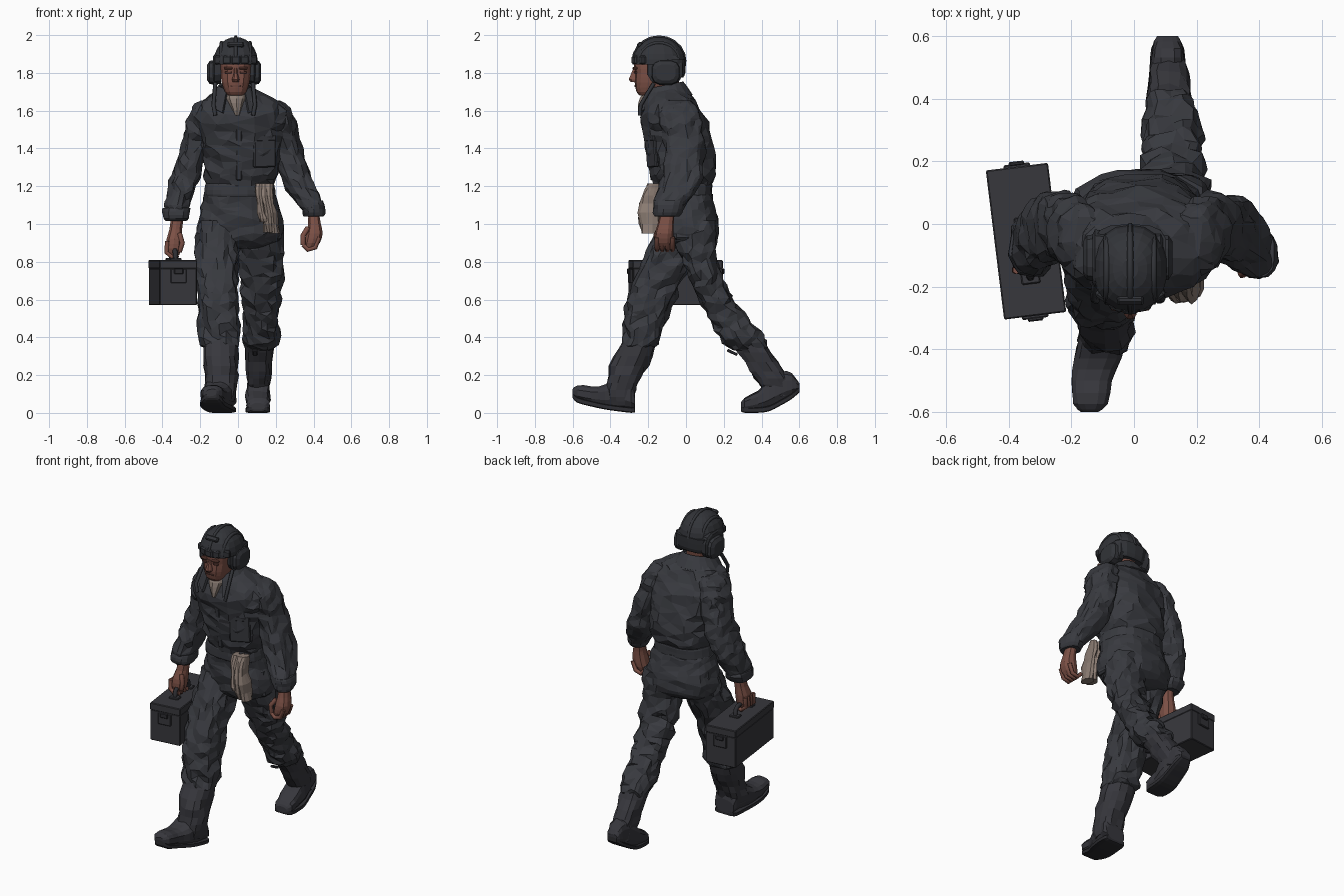
import bpy, bmesh, math
from mathutils import Vector, Matrix, noise

def mat(name, r, g, b):
    m = bpy.data.materials.new(name)
    m.diffuse_color = (r, g, b, 1)
    return m

SUIT = mat("charcoal overalls", .040, .042, .050)
BOOT = mat("dark leather", .038, .038, .046)
SOLE = mat("sole black", .026, .026, .031)
HELM = mat("helmet black", .032, .034, .040)
CASE = mat("case grey", .038, .038, .045)
SKIN = mat("tanned skin", .20, .080, .060)
SHADE = mat("dark skin", .12, .050, .040)
RAG = mat("beige cloth", .25, .195, .165)
SHIRT = mat("undershirt", .25, .20, .17)

def add(name, bm, m):
    bmesh.ops.recalc_face_normals(bm, faces=bm.faces)
    me = bpy.data.meshes.new(name)
    bm.to_mesh(me)
    bm.free()
    me.materials.append(m)
    ob = bpy.data.objects.new(name, me)
    bpy.context.collection.objects.link(ob)
    return ob

def spline(rows, steps):
    """Smoothly resample a list of rows."""
    out, n = [], len(rows)
    for i in range(n - 1):
        p = [rows[min(max(i + k, 0), n - 1)] for k in (-1, 0, 1, 2)]
        for s in range(steps):
            t = s / steps
            out.append([.5 * (2 * b + (c - a) * t + (2 * a - 5 * b + 4 * c - d) * t * t
                              + (3 * b - a - 3 * c + d) * t ** 3) for a, b, c, d in zip(*p)])
    return out + [list(rows[-1])]

def loft(name, rows, m, axis='z', n=12, steps=2, power=2.4, fold=0, keep=1, zf=14):
    """Skin over rings given as (position, a0, a1, b0, b1)."""
    bm, rings = bmesh.new(), []
    for t, a0, a1, b0, b1 in spline(rows, steps):
        ring = []
        for k in range(n):
            w = 2 * math.pi * (k + .5) / n
            c, s = math.cos(w), math.sin(w)
            u = math.copysign(abs(c) ** (2 / power), c)
            v = math.copysign(abs(s) ** (2 / power), s)
            a, b = (a0 + a1) / 2 + u * (a1 - a0) / 2, (b0 + b1) / 2 + v * (b1 - b0) / 2
            if fold:
                d = fold * noise.noise(Vector((a * 20 + t * zf * .6, b * 20 - t * zf * .5, t * zf)))
                a, b = a + c * d, b + s * d
            ring.append(bm.verts.new({'z': (a, b, t), 'y': (a, t, b), 'x': (t, a, b)}[axis]))
        rings.append(ring)
    for r, q in zip(rings, rings[1:]):
        for k in range(n):
            bm.faces.new((r[k], r[(k + 1) % n], q[(k + 1) % n], q[k]))
    bm.faces.new(rings[0])
    bm.faces.new(rings[-1])
    ob = add(name, bm, m)
    if keep < 1:
        ob.modifiers.new("facets", 'DECIMATE').ratio = keep
    return ob

def cloth(name, rows, m=SUIT, fold=.022, power=2.4, zf=14):
    return loft(name, rows, m, n=26, steps=5, fold=fold, keep=.3, power=power, zf=zf)

def box(name, loc, size, m, rot=(0, 0, 0), bevel=.004, frame=Matrix()):
    bm = bmesh.new()
    bmesh.ops.create_cube(bm, size=1, matrix=Matrix.Diagonal((*size, 1)))
    bmesh.ops.bevel(bm, geom=bm.edges[:], offset=bevel, segments=1, affect='EDGES')
    ob = add(name, bm, m)
    e = Matrix.LocRotScale(Vector(loc), None, None)
    for ang, ax in zip(rot, 'XYZ'):
        e = e @ Matrix.Rotation(math.radians(ang), 4, ax)
    ob.matrix_world = frame @ e
    return ob

def tube(name, pts, r, m):
    cu = bpy.data.curves.new(name, 'CURVE')
    cu.dimensions, cu.bevel_depth, cu.bevel_resolution, cu.use_fill_caps = '3D', r, 1, True
    sp = cu.splines.new('POLY')
    sp.points.add(len(pts) - 1)
    for p, q in zip(sp.points, pts):
        p.co = (*q, 1)
    cu.materials.append(m)
    ob = bpy.data.objects.new(name, cu)
    bpy.context.collection.objects.link(ob)

# Overalls: torso, belt, pelvis
cloth("torso", [(1.20, -.16, .185, -.165, .13), (1.25, -.18, .21, -.185, .155), (1.35, -.185, .23, -.205, .155),
                (1.45, -.20, .24, -.22, .135), (1.55, -.235, .26, -.235, .105), (1.62, -.215, .25, -.225, .07),
                (1.67, -.165, .175, -.205, .04), (1.72, -.09, .07, -.18, -.005)])
loft("belt", [(1.145, -.175, .195, -.165, .135), (1.155, -.18, .20, -.17, .14),
              (1.205, -.175, .195, -.17, .14), (1.215, -.17, .19, -.165, .135)], SUIT, n=20, fold=.006)
cloth("pelvis", [(1.16, -.175, .195, -.155, .135), (1.12, -.19, .21, -.155, .145), (1.04, -.205, .23, -.15, .165),
                 (.97, -.215, .24, -.145, .17), (.91, -.19, .22, -.13, .16), (.87, -.08, .11, -.08, .10)], fold=.016)
# Trouser legs
cloth("front_trouser_leg", [(1.02, -.20, .0, -.13, .11), (.9, -.22, .005, -.185, .085), (.8, -.22, 0, -.235, .04),
      (.7, -.215, 0, -.28, -.02), (.6, -.21, 0, -.32, -.06), (.5, -.21, 0, -.33, -.10),
      (.42, -.205, .005, -.325, -.13), (.36, -.20, .005, -.335, -.15), (.345, -.18, -.01, -.32, -.18)], fold=.028)
cloth("back_trouser_leg", [(1.02, .02, .23, -.09, .16), (.9, .005, .24, -.06, .165), (.8, .01, .24, -.02, .165),
      (.7, .015, .235, .02, .195), (.6, .02, .225, .07, .25), (.5, .03, .22, .125, .33),
      (.42, .03, .215, .17, .40), (.36, .035, .20, .21, .435), (.33, .05, .18, .26, .42)], fold=.028)
box("boot_strap", (.09, .245, .32), (.025, .06, .015), BOOT, (-25, 0, 0))
# Boots
loft("front_boot_shaft", [(.40, -.185, -.005, -.32, -.15), (.30, -.185, 0, -.38, -.18), (.2, -.18, 0, -.41, -.23),
                          (.12, -.175, -.01, -.43, -.265), (.06, -.16, -.02, -.42, -.275)], BOOT, n=14, fold=.02)
loft("back_boot_shaft", [(.42, .045, .19, .20, .39), (.32, .04, .185, .27, .455), (.22, .045, .178, .34, .52),
                         (.15, .05, .172, .385, .565), (.09, .06, .16, .43, .55)], BOOT, n=14, fold=.02)
feet = {"front": [(-.60, -.165, -.115, .09, .125), (-.575, -.19, -.085, .065, .145), (-.5, -.20, -.07, .045, .14),
                  (-.43, -.19, -.04, .03, .15), (-.36, -.175, -.02, .02, .19), (-.29, -.16, -.01, .012, .16),
                  (-.27, -.15, -.02, .015, .10)],
        "back": [(.29, .07, .14, .02, .05), (.31, .045, .165, .012, .08), (.38, .04, .17, .012, .12),
                 (.44, .045, .17, .02, .18), (.50, .05, .165, .05, .22), (.56, .055, .16, .085, .21),
                 (.60, .075, .14, .12, .155)]}
for side, rows in feet.items():
    loft(side + "_boot_foot", rows, BOOT, 'y', power=2.8, fold=.01)
    loft(side + "_boot_sole", [(y, a - .002, b + .002, c - .012, c + .018) for y, a, b, c, d in rows],
         SOLE, 'y', n=8, power=5)
# Sleeves and rolled cuffs
cloth("right_sleeve", [(1.655, -.19, -.10, -.12, .03), (1.62, -.235, -.10, -.14, .055), (1.56, -.265, -.11, -.14, .08),
      (1.5, -.28, -.13, -.13, .09), (1.4, -.305, -.165, -.115, .10), (1.3, -.335, -.19, -.115, .10),
      (1.2, -.37, -.22, -.135, .08), (1.1, -.385, -.255, -.155, .04), (1.05, -.38, -.27, -.15, .0)])
cloth("left_sleeve", [(1.655, .12, .22, -.12, .03), (1.62, .12, .265, -.14, .055), (1.56, .13, .295, -.14, .08),
      (1.5, .14, .31, -.13, .09), (1.4, .175, .34, -.11, .10), (1.3, .205, .37, -.115, .09),
      (1.2, .25, .41, -.14, .07), (1.12, .31, .445, -.17, .02), (1.07, .345, .445, -.17, -.02)])
loft("right_cuff", [(1.085, -.395, -.255, -.155, .02), (1.065, -.402, -.255, -.165, .02),
                    (1.03, -.40, -.26, -.165, .0), (1.015, -.385, -.275, -.15, -.01)], SUIT, n=14, fold=.02)
loft("left_cuff", [(1.125, .325, .45, -.17, .0), (1.10, .335, .46, -.175, -.005),
                   (1.06, .345, .46, -.175, -.02), (1.04, .355, .45, -.165, -.035)], SUIT, n=14, fold=.014)
# Hands with fingers
loft("right_hand", [(1.04, -.355, -.285, -.12, -.045), (.97, -.365, -.295, -.13, -.05), (.92, -.38, -.295, -.15, -.05),
                    (.87, -.385, -.30, -.155, -.055), (.835, -.375, -.31, -.14, -.07)], SKIN, n=10)
loft("left_hand", [(1.06, .37, .43, -.135, -.06), (1.0, .37, .44, -.15, -.065), (.95, .36, .45, -.165, -.065),
                   (.90, .35, .435, -.165, -.07), (.87, .345, .41, -.15, -.085)], SKIN, n=10)
for i in range(4):
    y = -.147 + i * .027
    tube("right_finger", [(-.375, y, .91), (-.38, y, .85), (-.35, y, .825), (-.315, y, .835)], .013, SKIN)
    tube("left_finger", [(.43, y - .006, .93), (.41, y - .006, .875), (.37, y - .006, .863), (.345, y - .006, .89)],
         .013, SKIN)
tube("right_thumb", [(-.31, -.13, .95), (-.295, -.145, .90), (-.31, -.13, .855)], .014, SKIN)
tube("left_thumb", [(.37, -.14, .98), (.345, -.16, .94), (.345, -.15, .89)], .014, SKIN)
# Neck, shirt, head
loft("neck", [(1.60, -.08, .06, -.18, -.04), (1.70, -.075, .05, -.19, -.04), (1.80, -.08, .055, -.2, -.03)], SKIN)
loft("undershirt", [(1.575, -.02, .01, -.25, -.10), (1.64, -.06, .045, -.245, -.06), (1.685, -.08, .06, -.225, -.04),
                    (1.71, -.075, .055, -.205, -.05)], SHIRT, n=14, fold=.015)
loft("head", [(1.68, -.05, .025, -.245, -.16), (1.70, -.07, .045, -.262, -.12), (1.75, -.088, .062, -.272, -.06),
              (1.80, -.092, .068, -.27, -.04), (1.84, -.095, .07, -.275, -.04), (1.88, -.09, .065, -.26, -.05)],
     SKIN, n=14, power=2.8)
loft("nose", [(1.752, -.03, .005, -.295, -.26), (1.765, -.033, .009, -.305, -.25), (1.80, -.022, -.002, -.29, -.25),
              (1.825, -.02, -.004, -.28, -.25)], SKIN, n=8, steps=1)
box("mouth", (-.012, -.27, 1.73), (.055, .008, .006), SHADE, bevel=.001)
for s in (-1, 1):
    box("eye_socket", (-.012 + s * .04, -.267, 1.803), (.034, .009, .011), SHADE, (0, 0, s * 10), .001)
    box("brow", (-.012 + s * .04, -.270, 1.825), (.045, .018, .014), SKIN, (0, 0, s * 10))
# Collar strip, open at the front and hanging to points
bm, prev = bmesh.new(), None
for i in range(17):
    a = math.radians(-152 + 19 * i)
    f = (1 - math.cos(a)) / 2
    c, s = math.cos(a), math.sin(a)
    col = [bm.verts.new(p) for p in ((-.012 + .085 * s, -.115 + .095 * c, 1.75 - .04 * f),
           (-.012 + .108 * s, -.115 + .115 * c, 1.725 - .05 * f),
           (-.012 + .145 * s, -.105 + .135 * c - .02 * f, 1.68 - .105 * f ** 2))]
    if prev:
        for k in (0, 1):
            bm.faces.new((prev[k], prev[k + 1], col[k + 1], col[k]))
    prev = col
sol = add("collar", bm, SUIT).modifiers.new("thickness", 'SOLIDIFY')
sol.thickness, sol.offset = .014, 0
# Chest details
box("chest_pocket", (.14, -.181, 1.385), (.125, .02, .17), SUIT, (4, 0, 22), .006)
box("pocket_flap", (.14, -.188, 1.455), (.128, .02, .035), SUIT, (4, 0, 22), .006)
box("placket", (.005, -.204, 1.40), (.03, .016, .34), SUIT, (8.5, 0, 0))
for s in (-1, 1):
    box("hip_pocket", (.012 + s * .195, 0, 1.0), (.035, .12, .17), SUIT, (0, s * -6, 0), .01)
# Rag tucked in the belt: overlapping tapered folds
for i, (x, low) in enumerate([(.115, 1.01), (.145, .955), (.172, .95)]):
    loft("hanging_rag", [(1.215, x - .022, x + .018, -.195, -.14), (1.15, x - .025, x + .02, -.22 - .005 * i, -.14),
         (1.06, x - .012, x + .036, -.26 + .006 * i, -.14), (low, x, x + .045, -.245 + .006 * i, -.15)],
         RAG, n=10, power=2, fold=.02)
# Padded helmet: dome, neck guard, ridges, brow pads
def dome(z):
    return math.sqrt(max(0, 1 - ((z - 1.86) / .13) ** 2))
loft("helmet_dome", [(z, -.012 - .118 * dome(z), -.012 + .118 * dome(z), -.143 - .14 * dome(z), -.143 + .14 * dome(z))
     for z in (1.845, 1.87, 1.90, 1.93, 1.955, 1.975, 1.987)], HELM, n=18, steps=1, power=2.3)
loft("helmet_neck_guard", [(1.775, -.105, .08, -.12, -.015), (1.80, -.115, .092, -.13, -.004),
                           (1.87, -.128, .104, -.14, .0)], HELM, n=14, power=2.8)
for dx in (-.075, 0, .075):
    k = math.sqrt(1 - (dx / .118) ** 2)
    tube("helmet_ridge", [(-.012 + dx, -.143 - .137 * k * math.cos(t), 1.86 + .13 * k * math.sin(t))
         for t in [math.pi * i / 10 for i in range(11)]], .010, HELM)
for i in range(-2, 3):
    box("brow_pad", (-.012 + i * .044, -.275 + .011 * i * i, 1.868), (.05, .026, .046), HELM, (0, 0, i * 17), .008)
box("front_clip", (-.012, -.245, 1.95), (.085, .022, .03), HELM, (-42, 0, 0), .006)
# Ear cups and loose chin straps
for s, side in ((-1, "right"), (1, "left")):
    c = -.02
    loft(side + "_ear_pad", [(c + s * .07, -.20, -.02, 1.74, 1.90), (c + s * .105, -.205, -.015, 1.735, 1.90),
         (c + s * .112, -.19, -.03, 1.75, 1.89)], HELM, 'x', steps=1, power=2.6)
    loft(side + "_ear_cup", [(c + s * .10, -.185, -.03, 1.735, 1.87), (c + s * .13, -.18, -.035, 1.74, 1.865),
         (c + s * .143, -.16, -.055, 1.76, 1.845)], HELM, 'x', steps=1, power=3)
    tube(side + "_chin_strap", [(c + s * .10, -.17, 1.745), (c + s * .105, -.205, 1.69), (c + s * .11, -.24, 1.63),
         (c + s * .10, -.245, 1.575)], .011, HELM)
# Carried case, slightly turned
F = Matrix.Translation((-.345, -.055, 0)) @ Matrix.Rotation(math.radians(7), 4, 'Z')
box("case_body", (0, 0, .668), (.198, .478, .196), CASE, frame=F)
box("case_lid", (0, 0, .786), (.200, .480, .046), CASE, frame=F)
for s in (-1, 1):
    box("case_latch_plate", (0, s * .242, .725), (.085, .014, .075), CASE, frame=F)
    box("case_latch", (0, s * .25, .75), (.05, .014, .03), SOLE, frame=F)
    box("handle_foot", (0, -.03 + s * .085, .812), (.06, .045, .014), CASE, frame=F)
tube("case_handle", [F @ Vector(p) for p in ((0, -.115, .81), (0, -.11, .85), (0, -.09, .862), (0, .03, .862),
     (0, .05, .85), (0, .055, .81))], .014, SOLE)
